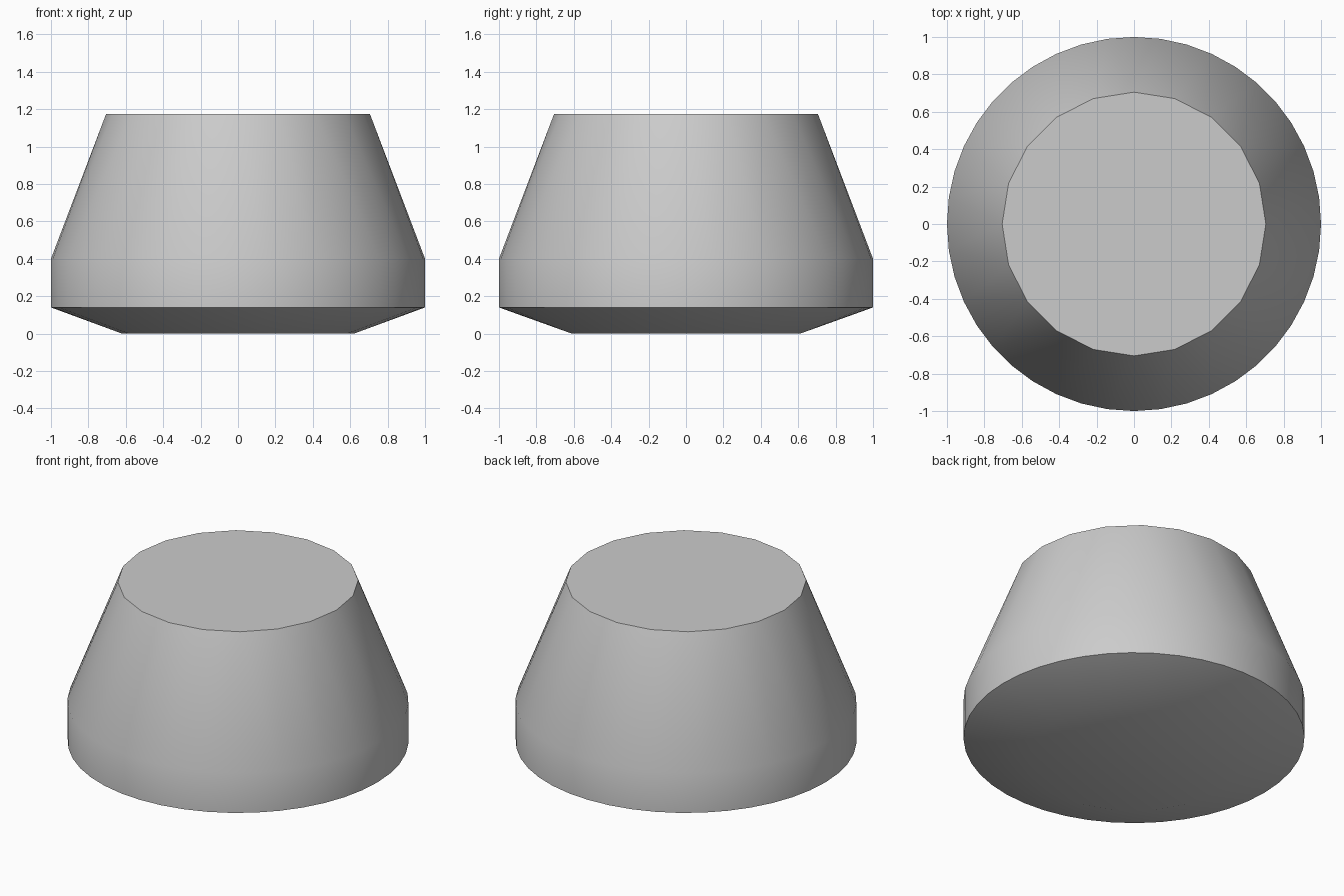
import bpy
import bmesh
from math import cos, sin, tau, radians

cube = bpy.data.objects.get("Cube")
if cube:
    bpy.data.objects.remove(cube, do_unlink=True)

# Plain grey finish
grey = bpy.data.materials.new("plain_grey")
grey.use_nodes = True
colour = (0.6, 0.6, 0.6, 1)
grey.diffuse_color = colour
grey.node_tree.nodes["Principled BSDF"].inputs["Base Color"].default_value = colour


def add_ring(bm, sides, radius, z):
    """Add a ring of points with one point on +x."""
    for i in range(sides):
        a = tau * i / sides
        bm.verts.new((radius * cos(a), radius * sin(a), z))


# Tapered body: underside, straight belt, flat top, skinned as one solid
bm = bmesh.new()
add_ring(bm, 18, 0.62, 0)
add_ring(bm, 44, 1, 0.14)
add_ring(bm, 44, 1, 0.4)
add_ring(bm, 20, 0.705, 1.175)
bmesh.ops.convex_hull(bm, input=bm.verts[:])

# Clean flat caps and belt panels
bmesh.ops.dissolve_limit(bm, angle_limit=radians(0.2),
                         verts=bm.verts[:], edges=bm.edges[:])
bmesh.ops.recalc_face_normals(bm, faces=bm.faces[:])

mesh = bpy.data.meshes.new("tapered_body")
bm.to_mesh(mesh)
bm.free()
mesh.materials.append(grey)
body = bpy.data.objects.new("tapered_body", mesh)
bpy.context.collection.objects.link(body)

# Smooth sides with crisp top and lower rims
bpy.ops.object.select_all(action='DESELECT')
body.select_set(True)
bpy.context.view_layer.objects.active = body
bpy.ops.object.shade_smooth_by_angle(angle=radians(30))
